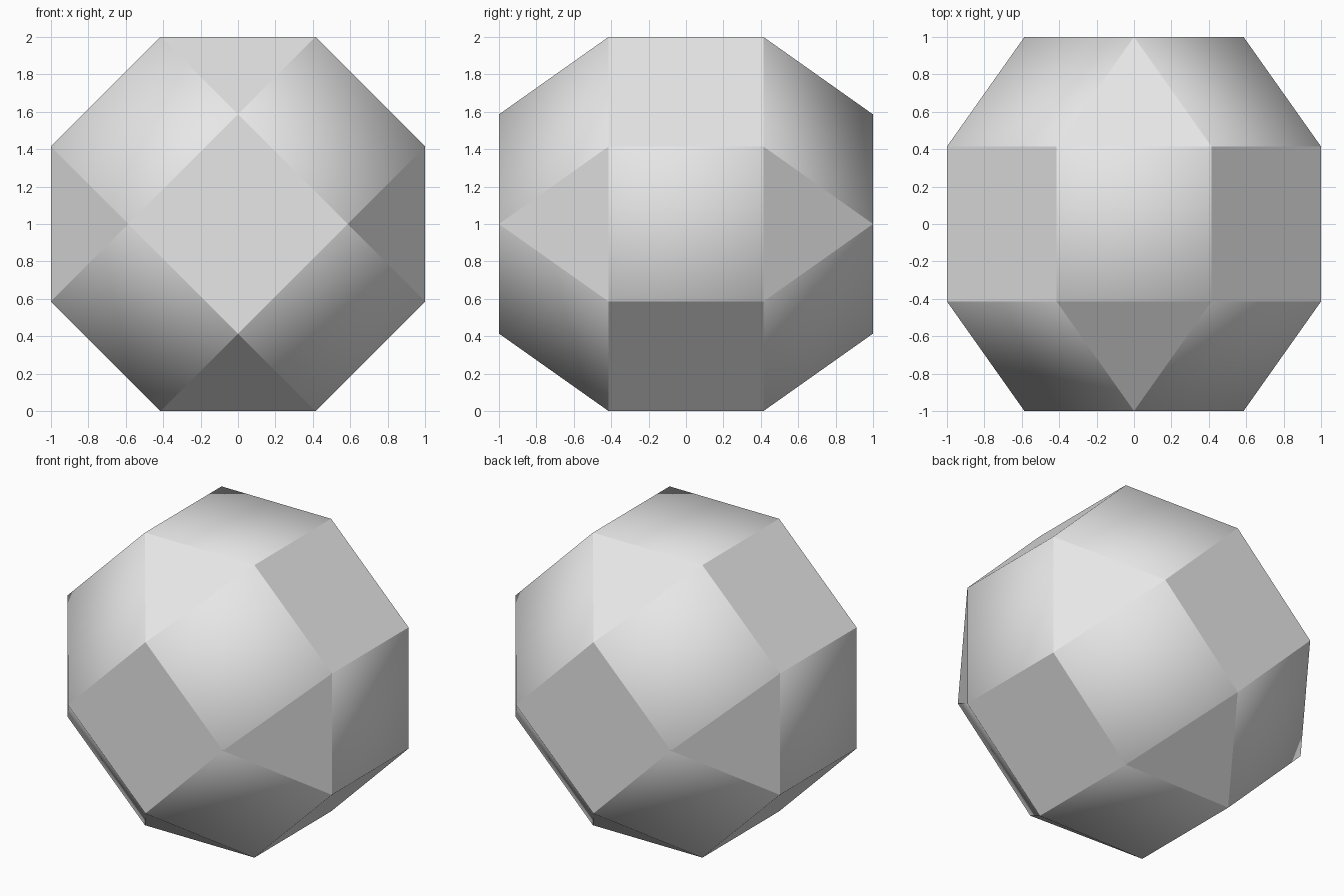
import bpy
import bmesh
import math
from mathutils import Matrix, Vector

default_cube = bpy.data.objects.get("Cube")
if default_cube:
    bpy.data.objects.remove(default_cube, do_unlink=True)

# Plain grey surface
grey = bpy.data.materials.new("plain grey")
grey.use_nodes = True
colour = (0.8, 0.8, 0.8, 1)
grey.diffuse_color = colour
grey.node_tree.nodes["Principled BSDF"].inputs["Base Color"].default_value = colour

# A cube with every edge cut back until all faces are equal-sided
bm = bmesh.new()
bmesh.ops.create_cube(bm, size=2)
bmesh.ops.bevel(bm, geom=bm.edges[:], offset=2 - math.sqrt(2),
                offset_type='OFFSET', segments=1, profile=0.5,
                affect='EDGES', clamp_overlap=False)
bm.normal_update()
bm.faces.index_update()

# The twelve cut-edge squares are shaded round, the rest stay flat
rounded = {f.index for f in bm.faces
           if len(f.verts) == 4 and max(abs(c) for c in f.normal) < 0.9}

# Turn the solid onto an edge square
bmesh.ops.rotate(bm, verts=bm.verts[:], cent=Vector(),
                 matrix=Matrix.Rotation(math.radians(45), 3, 'Y'))
mesh = bpy.data.meshes.new("faceted_ball")
bm.to_mesh(mesh)
bm.free()
mesh.materials.append(grey)

# Corner normals: outward from the centre on the rounded squares
normals = [Vector()] * len(mesh.loops)
for face in mesh.polygons:
    face.use_smooth = True
    for i in face.loop_indices:
        corner = mesh.vertices[mesh.loops[i].vertex_index].co
        normals[i] = corner.normalized() if face.index in rounded else face.normal.copy()
mesh.normals_split_custom_set(normals)

ball = bpy.data.objects.new("faceted_ball", mesh)
ball.location.z = 1
bpy.context.collection.objects.link(ball)
